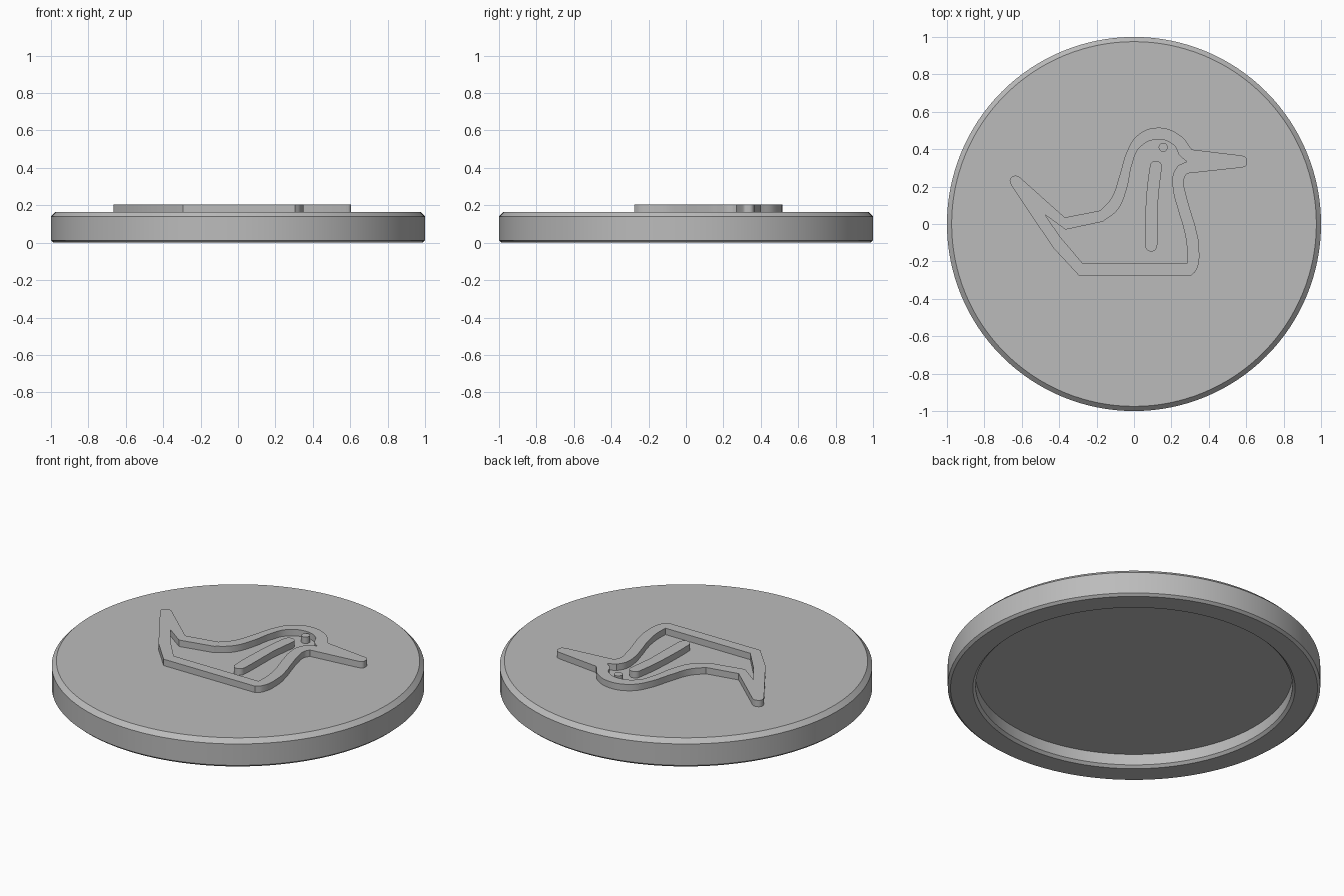
import bpy
import bmesh
import math

cube = bpy.data.objects.get("Cube")
if cube:
    bpy.data.objects.remove(cube, do_unlink=True)

grey = bpy.data.materials.new("plain grey")
grey.use_nodes = True
colour = (0.5, 0.5, 0.5, 1)
grey.diffuse_color = colour
grey.node_tree.nodes["Principled BSDF"].inputs["Base Color"].default_value = colour

RELIEF_BASE, RELIEF_TOP = 0.16, 0.203


def add_part(name, bm):
    """Turn a bmesh into a smooth-shaded object with sharp edges kept."""
    bmesh.ops.remove_doubles(bm, verts=bm.verts, dist=0.0001)
    bmesh.ops.recalc_face_normals(bm, faces=bm.faces)
    mesh = bpy.data.meshes.new(name)
    bm.to_mesh(mesh)
    bm.free()
    mesh.materials.clear()
    mesh.materials.append(grey)
    obj = bpy.data.objects.new(name, mesh)
    bpy.context.collection.objects.link(obj)
    bpy.ops.object.select_all(action='DESELECT')
    obj.select_set(True)
    bpy.context.view_layer.objects.active = obj
    bpy.ops.object.shade_smooth_by_angle(angle=math.radians(25))
    return obj


def add_relief(name, loops):
    """Extrude closed outlines; each loop is a list of runs, curved inside
    a run and joined to the next run by a straight line. Units: 0.01."""
    curve = bpy.data.curves.new(name + " outline", 'CURVE')
    curve.dimensions = '2D'
    curve.fill_mode = 'BOTH'
    curve.resolution_u = 8
    curve.extrude = (RELIEF_TOP - RELIEF_BASE) / 2
    for runs in loops:
        points = [(p, 'VECTOR' if p in (run[0], run[-1]) else 'AUTO')
                  for run in runs for p in run]
        spline = curve.splines.new('BEZIER')
        spline.bezier_points.add(len(points) - 1)
        spline.use_cyclic_u = True
        for bp, ((x, y), kind) in zip(spline.bezier_points, points):
            bp.co = (x / 100, y / 100, 0)
            bp.handle_left_type = bp.handle_right_type = kind
    helper = bpy.data.objects.new(name + " outline", curve)
    bpy.context.collection.objects.link(helper)
    bpy.context.view_layer.update()
    mesh = bpy.data.meshes.new_from_object(
        helper.evaluated_get(bpy.context.evaluated_depsgraph_get()))
    bm = bmesh.new()
    bm.from_mesh(mesh)
    bpy.data.objects.remove(helper)
    bpy.data.meshes.remove(mesh)
    bmesh.ops.translate(bm, verts=bm.verts,
                        vec=(0, 0, (RELIEF_BASE + RELIEF_TOP) / 2))
    return add_part(name, bm)


# Round lid: chamfered rim with a shallow recess underneath
profile = [(0, .08), (.85, .08), (.85, .015), (.865, 0), (.985, 0),
           (1, .013), (1, .14), (.975, .165), (0, .165)]
bm = bmesh.new()
verts = [bm.verts.new((r, 0, z)) for r, z in profile]
edges = [bm.edges.new(pair) for pair in zip(verts, verts[1:])]
bmesh.ops.spin(bm, geom=verts + edges, cent=(0, 0, 0), axis=(0, 0, 1),
               angle=math.tau, steps=128)
add_part("lid", bm)

# Bird outline: outer contour
tail = [(-65.8, 21), (-66.4, 23.5), (-64.8, 25.5), (-62, 25.6), (-60.4, 24.4)]
back = [(-37, 3.5)]
head = [(-18, 7.2), (-12, 14), (-8, 25), (-3.2, 40), (2, 47.5), (12.8, 51.5),
        (24.5, 47.5), (31, 39.8)]
beak = [(57.8, 36.6), (59.9, 35.4), (60.4, 33), (59.9, 31.2), (57.8, 30.2)]
breast = [(28.3, 27), (26.7, 23.8), (27.8, 15.8), (30, 7.8), (33.2, -3),
          (34.8, -12.6), (33.4, -24.5), (30.5, -27.6)]
belly = [(-29.4, -27.6)]
rump = [(-43.3, -12.6)]

# Bird outline: inner contour
inner_back = [(-47.6, 5)]
inner_saddle = [(-36.6, -3)]
inner_head = [(-16.6, 1.3), (-8.6, 7.8), (-3.7, 19.5), (-1, 32), (3.2, 41),
              (12.8, 45.2), (21.4, 42), (24.4, 36.6), (28.3, 33.4)]
inner_breast = [(23.5, 31.3), (20.9, 26.5), (20.9, 18.4), (23.5, 7.8),
                (26.7, -3), (28.3, -12.6), (28.3, -21.2)]
inner_belly = [(-27.3, -21.2)]
inner_rump = [(-39.6, -6.7)]

add_relief("bird_outline", [
    [tail, back, head, beak, breast, belly, rump],
    [inner_back, inner_saddle, inner_head, inner_breast, inner_belly, inner_rump]])

# Wing bar: a slightly bent strip with round ends
spine = [(11.7, 30.6), (9.8, 15), (9.2, -11.5)]
half = 3.2


def cap(centre, start):
    return [(centre[0] + half * math.cos(start + a * math.pi / 6),
             centre[1] + half * math.sin(start + a * math.pi / 6))
            for a in range(7)]


middle = spine[1]
wing = (cap(spine[0], 0) + [(middle[0] - half, middle[1])]
        + cap(spine[2], math.pi) + [(middle[0] + half, middle[1])])
add_relief("wing_bar", [[wing]])

# Eye: a small round peg
eye = [(15.6 + 2.4 * math.cos(i * math.tau / 24),
        41 + 2.4 * math.sin(i * math.tau / 24)) for i in range(24)]
add_relief("eye", [[eye]])
